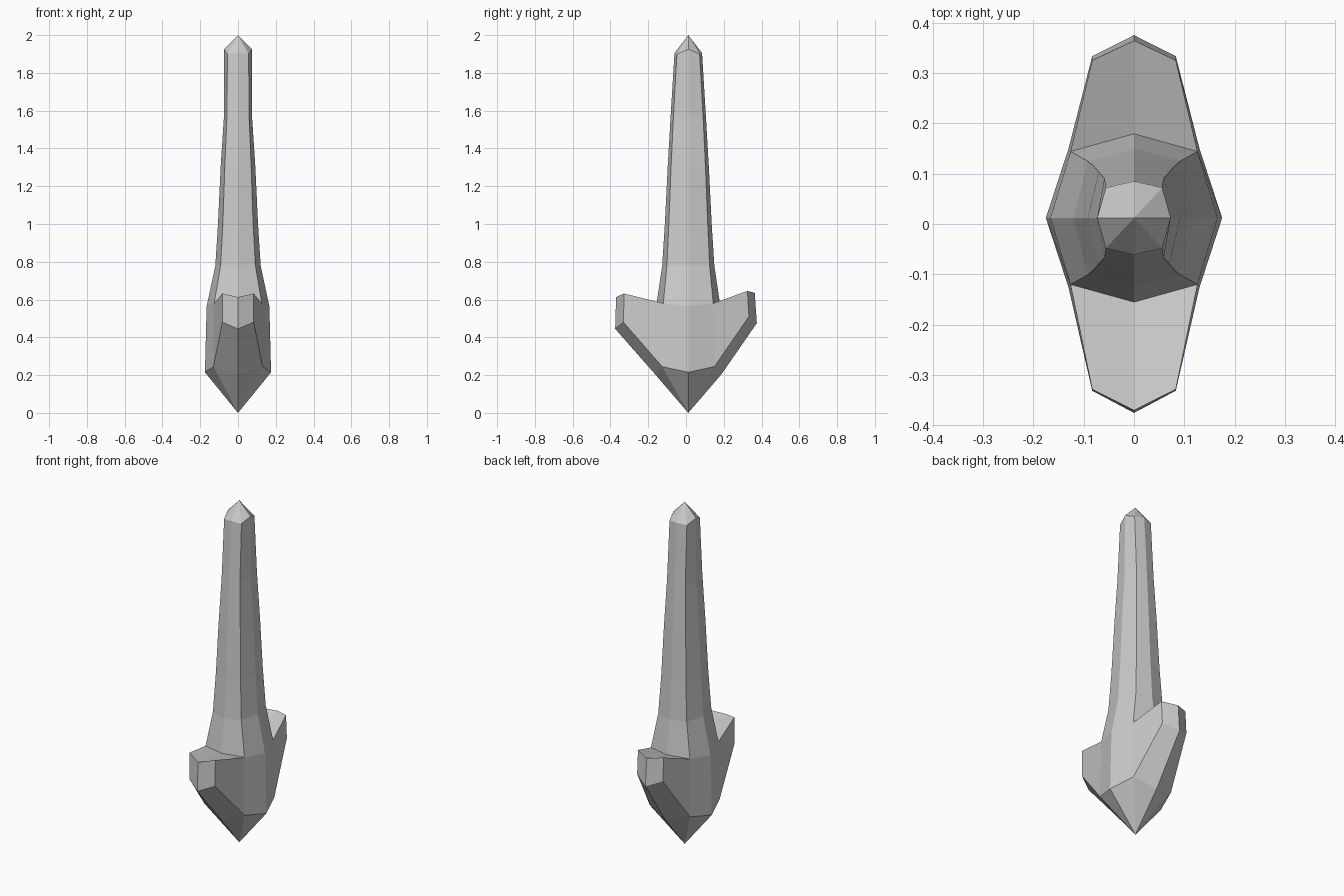
import bpy, bmesh

if "Cube" in bpy.data.objects:
    bpy.data.objects.remove(bpy.data.objects["Cube"])

CY = 0.012
bm = bmesh.new()

def ring(rx, ry, dx, dy, z_side, z_diag, z_mid):
    """Eight-sided section: side, diagonal, back, ... counter-clockwise from +x."""
    pts = [(rx, 0, z_side), (dx, dy, z_diag), (0, ry, z_mid), (-dx, dy, z_diag),
           (-rx, 0, z_side), (-dx, -dy, z_diag), (0, -ry, z_mid), (dx, -dy, z_diag)]
    return [bm.verts.new((x, y + CY, z)) for x, y, z in pts]

# Sections from the guard up to the shoulder of the tip
sections = [
    (0.175, 0.176, 0.130, 0.138, 0.215, 0.245, 0.205),
    (0.166, 0.167, 0.126, 0.132, 0.565, 0.580, 0.585),
    (0.120, 0.138, 0.092, 0.113, 0.78, 0.78, 0.78),
    (0.106, 0.124, 0.080, 0.103, 1.00, 1.00, 1.00),
    (0.092, 0.109, 0.070, 0.091, 1.30, 1.30, 1.30),
    (0.075, 0.094, 0.059, 0.079, 1.56, 1.56, 1.56),
    (0.073, 0.073, 0.056, 0.060, 1.925, 1.90, 1.905),
]
rings = [ring(*s) for s in sections]
for level, (a, b) in enumerate(zip(rings, rings[1:])):
    for k in range(8):
        if level == 0 and k in (1, 2, 5, 6):
            continue                      # arms grow out here
        n = (k + 1) % 8
        bm.faces.new((a[k], a[n], b[n], b[k]))

# Pointed ends
foot = bm.verts.new((0, CY, 0))
tip = bm.verts.new((0, CY, 2))
for k in range(8):
    n = (k + 1) % 8
    bm.faces.new((foot, rings[0][n], rings[0][k]))
    bm.faces.new((tip, rings[-1][k], rings[-1][n]))

def arm(start, sx, low, high):
    """Extend two neighbouring guard faces outwards; low/high = (y_corner, z_corner, y_mid, z_mid)."""
    xs = (sx, 0, -sx)
    def row(p):
        return [bm.verts.new((x, p[2] if x == 0 else p[0], p[3] if x == 0 else p[1])) for x in xs]
    lo, hi = row(low), row(high)
    a, b = rings[0][start:start + 3], rings[1][start:start + 3]
    for i in range(2):
        bm.faces.new((lo[i], lo[i + 1], hi[i + 1], hi[i]))
        bm.faces.new((a[i], a[i + 1], lo[i + 1], lo[i]))
        bm.faces.new((hi[i], hi[i + 1], b[i + 1], b[i]))
    bm.faces.new((a[0], lo[0], hi[0], b[0]))
    bm.faces.new((lo[2], a[2], b[2], hi[2]))

# Back and front arms
arm(1, 0.083, (0.333, 0.510, 0.375, 0.475), (0.325, 0.646, 0.364, 0.635))
arm(5, -0.083, (-0.331, 0.480, -0.375, 0.445), (-0.328, 0.632, -0.370, 0.613))

bmesh.ops.recalc_face_normals(bm, faces=bm.faces)
mesh = bpy.data.meshes.new("crystal_spike")
bm.to_mesh(mesh)
bm.free()
bpy.context.collection.objects.link(bpy.data.objects.new("crystal_spike", mesh))
